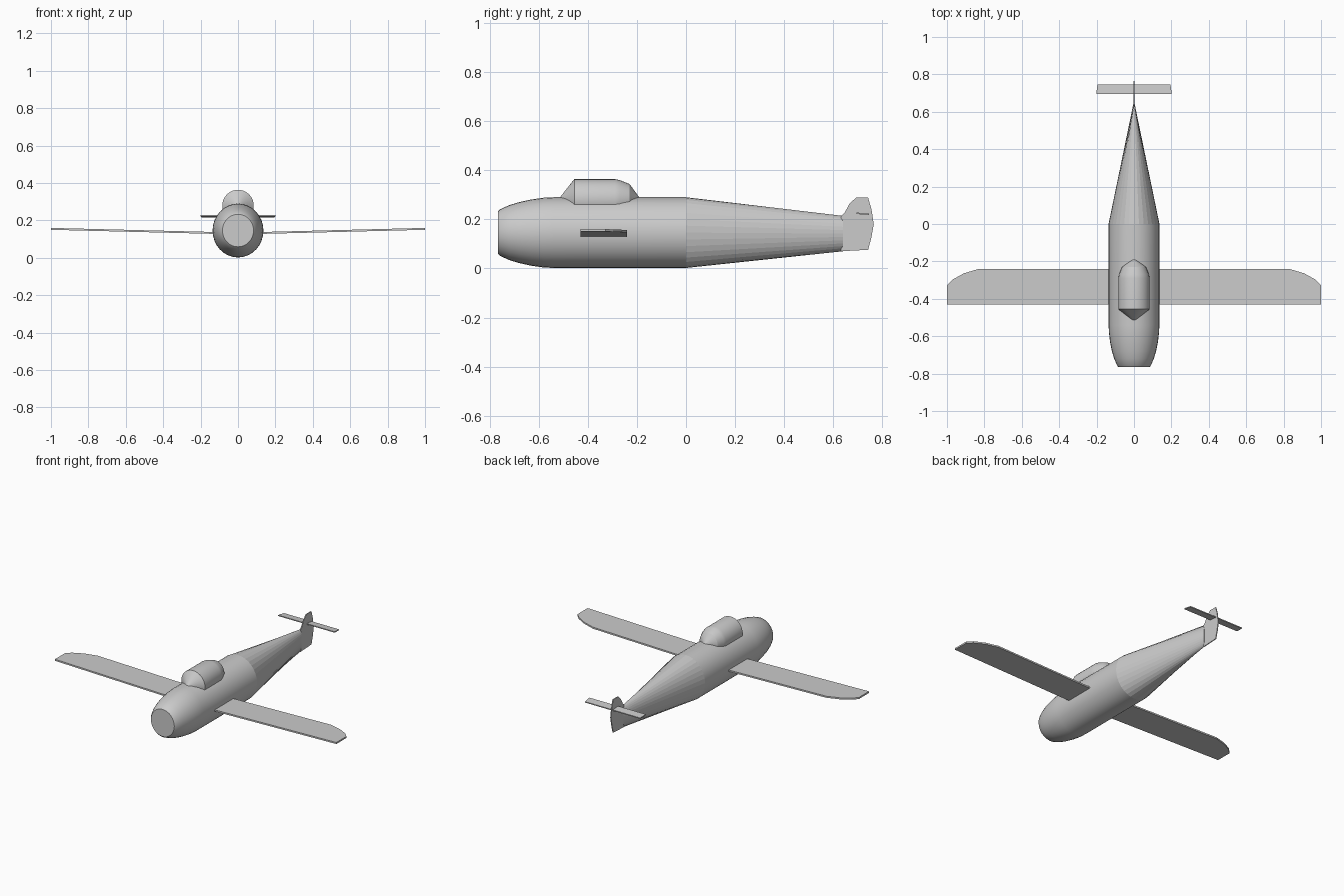
import bpy, bmesh
from math import cos, sin, tau, radians

if "Cube" in bpy.data.objects:
    bpy.data.objects.remove(bpy.data.objects["Cube"])


def finish(name, bm, angle=None):
    bmesh.ops.recalc_face_normals(bm, faces=bm.faces)
    me = bpy.data.meshes.new(name)
    bm.to_mesh(me)
    bm.free()
    ob = bpy.data.objects.new(name, me)
    bpy.context.collection.objects.link(ob)
    if angle:
        bpy.ops.object.select_all(action='DESELECT')
        bpy.context.view_layer.objects.active = ob
        ob.select_set(True)
        bpy.ops.object.shade_smooth_by_angle(angle=radians(angle))
    return ob


def loft(name, sections, n, angle):
    """Skin elliptical sections (y, centre z, half width, half height)."""
    bm = bmesh.new()
    rings = [[bm.verts.new((rx * cos(tau * i / n), y, z + rz * sin(tau * i / n)))
              for i in range(n)] for y, z, rx, rz in sections]
    for a, b in zip(rings, rings[1:]):
        for i in range(n):
            j = (i + 1) % n
            bm.faces.new((a[i], a[j], b[j], b[i]))
    bm.faces.new(rings[0])
    bm.faces.new(rings[-1])
    return finish(name, bm, angle)


def plate(name, points, offset):
    """Thin plate: a flat outline extruded along offset."""
    bm = bmesh.new()
    face = bm.faces.new([bm.verts.new(p) for p in points])
    ext = bmesh.ops.extrude_face_region(bm, geom=[face])
    verts = [v for v in ext['geom'] if isinstance(v, bmesh.types.BMVert)]
    bmesh.ops.translate(bm, verts=verts, vec=offset)
    return finish(name, bm)


# Fuselage: blunt rounded nose, straight barrel, tail pinched to a vertical edge
fuselage = loft("fuselage", [
    (-0.765, 0.146, 0.083, 0.087), (-0.757, 0.146, 0.09, 0.095),
    (-0.72, 0.146, 0.106, 0.112), (-0.68, 0.146, 0.118, 0.124),
    (-0.63, 0.146, 0.128, 0.135), (-0.58, 0.146, 0.134, 0.142),
    (-0.54, 0.146, 0.136, 0.144), (0.0, 0.146, 0.136, 0.144),
    (0.64, 0.142, 0.004, 0.072)], 32, 30)
for f in fuselage.data.polygons:      # faceted tail
    if f.center.y > 0.1:
        f.use_smooth = False

# Canopy: short barrel with conical ends, sunk into the fuselage
loft("canopy", [
    (-0.518, 0.28, 0.004, 0.004), (-0.455, 0.28, 0.084, 0.084),
    (-0.29, 0.28, 0.084, 0.084), (-0.27, 0.28, 0.08, 0.08),
    (-0.23, 0.28, 0.064, 0.064), (-0.188, 0.28, 0.006, 0.006)], 32, 25)

# Wings: slight dihedral, clipped and curved rear tip corner
outline = [(0.1, -0.43), (1.0, -0.43), (1.0, -0.327), (0.97, -0.297),
           (0.91, -0.264), (0.83, -0.24), (0.1, -0.24)]
for side, label in ((1, "left"), (-1, "right")):
    plate(label + "_wing",
          [(side * x, y, 0.125 + 0.025 * x) for x, y in outline], (0, 0, 0.01))

# Vertical fin
fin = [(0.632, 0.07), (0.742, 0.076), (0.755, 0.125), (0.765, 0.18),
       (0.756, 0.24), (0.742, 0.288), (0.692, 0.288), (0.665, 0.262),
       (0.647, 0.228), (0.632, 0.212)]
plate("tail_fin", [(-0.003, y, z) for y, z in fin], (0.006, 0, 0))

# Tailplane
tail = [(0.2, 0.694), (0.2, 0.71), (0.195, 0.745)]
tail += [(-x, y) for x, y in reversed(tail)]
plate("tailplane", [(x, y, 0.222 - 0.1 * (y - 0.694)) for x, y in tail], (0, 0, 0.006))
